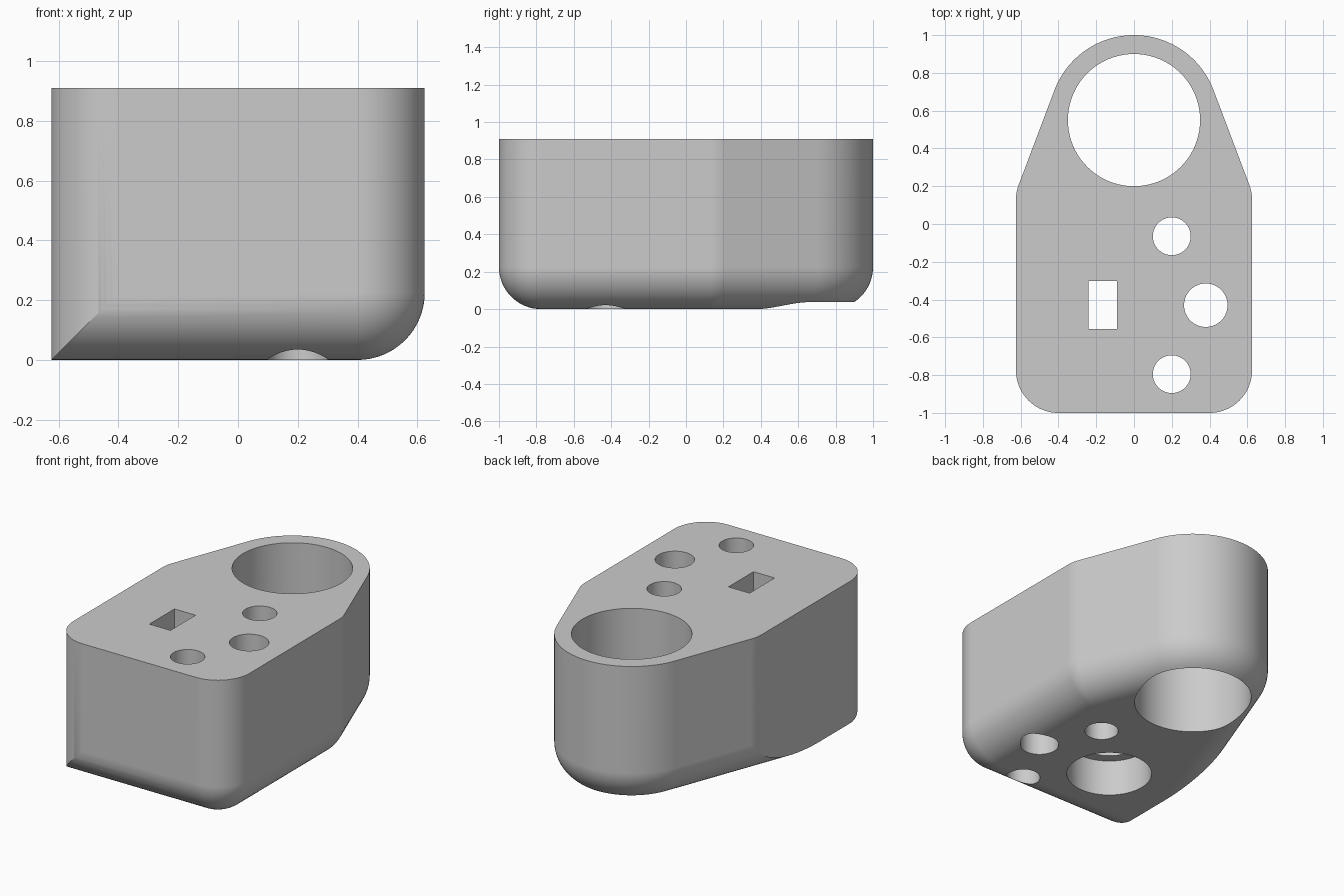
import bpy, bmesh, math
from math import cos, sin, pi, radians

if "Cube" in bpy.data.objects:
    bpy.data.objects.remove(bpy.data.objects["Cube"], do_unlink=True)

HEIGHT, HALF_W, FILLET = 0.91, 0.625, 0.225
BACK_Y, BACK_R = 0.55, 0.45          # round back end
SLOPE = radians(20.7)                # direction the tapered sides face
CORNER_X = HALF_W - FILLET
CORNER_Y = BACK_Y - (CORNER_X * cos(SLOPE) - (BACK_R - FILLET)) / sin(SLOPE)

grey = bpy.data.materials.new("plain grey")
grey.use_nodes = True
grey.diffuse_color = (0.6, 0.6, 0.6, 1)
grey.node_tree.nodes["Principled BSDF"].inputs["Base Color"].default_value = (0.6, 0.6, 0.6, 1)


def arc(cx, cy, r, a0, a1, n):
    """Points of an arc, both ends included."""
    return [(cx + r * cos(a0 + (a1 - a0) * i / n), cy + r * sin(a0 + (a1 - a0) * i / n))
            for i in range(n + 1)]


def loft(name, layers):
    """Closed solid from stacked (z, outline) layers."""
    bm = bmesh.new()
    rings = [[bm.verts.new((x, y, z)) for x, y in pts] for z, pts in layers]
    for low, high in zip(rings, rings[1:]):
        n = len(low)
        for i in range(n):
            j = (i + 1) % n
            bm.faces.new((low[i], low[j], high[j], high[i]))
    bm.faces.new(rings[0][::-1])
    bm.faces.new(rings[-1])
    bmesh.ops.remove_doubles(bm, verts=bm.verts, dist=1e-5)
    bmesh.ops.recalc_face_normals(bm, faces=bm.faces)
    mesh = bpy.data.meshes.new(name)
    bm.to_mesh(mesh)
    bm.free()
    mesh.materials.append(grey)
    obj = bpy.data.objects.new(name, mesh)
    bpy.context.collection.objects.link(obj)
    return obj


def body_outline(inset):
    """Outline whose tapered right-hand wall runs straight on to the front."""
    r = FILLET - inset
    pts = arc(CORNER_X, FILLET - 1, r, -pi / 2, 0, 20)
    pts += arc(CORNER_X, CORNER_Y, r, 0, SLOPE, 6)
    pts += arc(0, BACK_Y, BACK_R - inset, SLOPE, pi - SLOPE, 48)
    y = inset - 1
    pts.append((-(BACK_R - inset - (y - BACK_Y) * sin(SLOPE)) / cos(SLOPE), y))
    return pts


def cut(target, cutter):
    cutter.hide_render = True
    mod = target.modifiers.new("cut", 'BOOLEAN')
    mod.operation, mod.solver, mod.object = 'DIFFERENCE', 'EXACT', cutter
    bpy.context.view_layer.objects.active = target
    bpy.ops.object.modifier_apply(modifier=mod.name)
    bpy.data.objects.remove(cutter, do_unlink=True)


def cut_bore(target, x, y, r, z0=-0.5, z1=1.5):
    pts = arc(x, y, r, 0, 2 * pi, 80)[:-1]
    cut(target, loft("bore_cutter", [(z0, pts), (z1, pts)]))


# Body with a rounded bottom edge
STEPS = 16
layers = []
for i in range(STEPS + 1):
    a = pi / 2 * (1 - i / STEPS)
    layers.append((FILLET * (1 - sin(a)), body_outline(FILLET * (1 - cos(a)))))
layers.append((HEIGHT, body_outline(0)))
body = loft("housing_body", layers)

# Straight -x wall, trimmed square at the bottom, with rounded upright corners
trim = arc(-CORNER_X, CORNER_Y, FILLET, pi - SLOPE, pi, 6)
trim += arc(-CORNER_X, FILLET - 1, FILLET, pi, 1.5 * pi, 20)
end = trim[0]
trim += [(-CORNER_X, -1.5), (-2, -1.5), (-2, 1),
         (end[0] - cos(SLOPE), end[1] + sin(SLOPE))]
cut(body, loft("side_cutter", [(-1, trim), (2, trim)]))

# Through holes
for x, y, r in ((0, BACK_Y, 0.35), (0.2, -0.065, 0.1),
                (0.38, -0.43, 0.115), (0.2, -0.795, 0.1)):
    cut_bore(body, x, y, r)

# Rectangular slot opening into a stepped bore from below
SX, SY = -0.165, -0.428
slot = [(SX + a * 0.075, SY + b * 0.127) for a, b in ((-1, -1), (1, -1), (1, 1), (-1, 1))]
cut(body, loft("slot_cutter", [(-0.5, slot), (1.5, slot)]))
cut_bore(body, SX, SY, 0.19, z1=0.6)
cut_bore(body, SX, SY, 0.254, z1=0.235)

# Smooth curved walls, crisp rims
bpy.ops.object.select_all(action='DESELECT')
body.select_set(True)
bpy.context.view_layer.objects.active = body
bpy.ops.object.shade_smooth_by_angle(angle=radians(25))
weighted = body.modifiers.new("weighted normals", 'WEIGHTED_NORMAL')
weighted.keep_sharp = True
